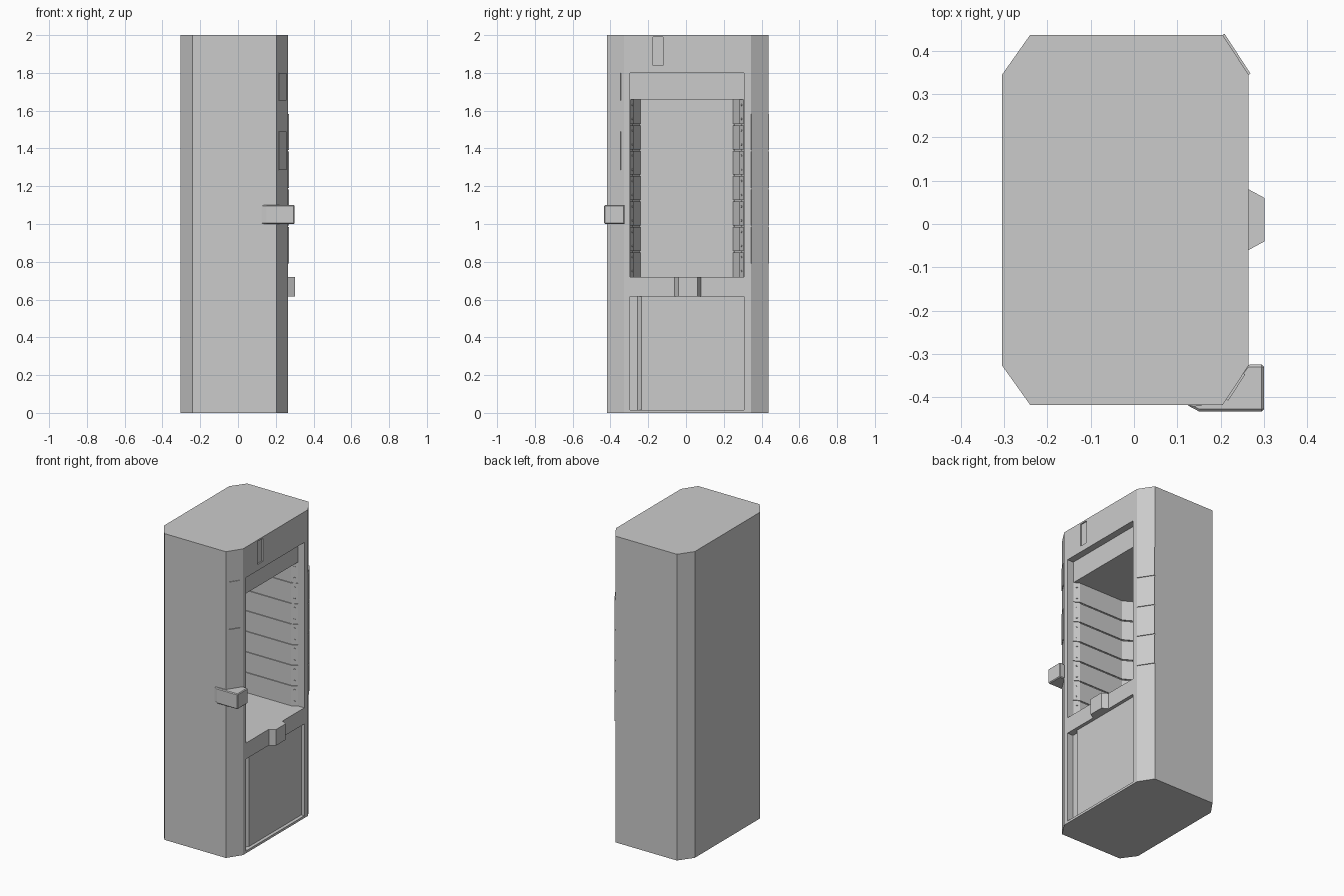
import bpy, bmesh
from mathutils import Vector

if "Cube" in bpy.data.objects:
    bpy.data.objects.remove(bpy.data.objects["Cube"], do_unlink=True)

grey = bpy.data.materials.new("cabinet_grey")
grey.use_nodes = True
colour = (0.6, 0.6, 0.6, 1)
grey.diffuse_color = colour
grey.node_tree.nodes["Principled BSDF"].inputs["Base Color"].default_value = colour


def finish(name, bm):
    bmesh.ops.recalc_face_normals(bm, faces=bm.faces)
    mesh = bpy.data.meshes.new(name)
    bm.to_mesh(mesh)
    bm.free()
    mesh.materials.append(grey)
    obj = bpy.data.objects.new(name, mesh)
    bpy.context.collection.objects.link(obj)
    return obj


def prism(name, outline, bottom, top):
    """Extrude a plan outline between two heights."""
    bm = bmesh.new()
    face = bm.faces.new([bm.verts.new((x, y, bottom)) for x, y in outline])
    ext = bmesh.ops.extrude_face_region(bm, geom=[face])
    moved = [g for g in ext["geom"] if isinstance(g, bmesh.types.BMVert)]
    bmesh.ops.translate(bm, verts=moved, vec=(0, 0, top - bottom))
    return finish(name, bm)


def rect(x0, x1, y0, y1):
    return [(x0, y0), (x1, y0), (x1, y1), (x0, y1)]


def plate(name, a, b, bottom, top, thick=0.005):
    """Thin upright plate on the line a-b, raised to the right of it."""
    a, b = Vector(a), Vector(b)
    d = (b - a).normalized()
    n = Vector((d.y, -d.x)) * thick
    return prism(name, [a - n, a + n, b + n, b - n], bottom, top)


def cut(target, cutter):
    """Subtract the cutter, bake the result and drop the cutter."""
    mod = target.modifiers.new("cut", "BOOLEAN")
    mod.operation, mod.solver, mod.object = "DIFFERENCE", "EXACT", cutter
    deps = bpy.context.evaluated_depsgraph_get()
    baked = bpy.data.meshes.new_from_object(target.evaluated_get(deps))
    target.modifiers.clear()
    target.data = baked
    bpy.data.objects.remove(cutter, do_unlink=True)


# Cabinet body with chamfered upright corners
front_x, back_x = 0.265, -0.305
right_front, right_end = (front_x, -0.327), (0.205, -0.418)
left_front, left_end = (front_x, 0.345), (0.205, 0.437)
cabinet = prism("cabinet_body", [
    right_front, left_front, left_end, (-0.24, 0.437), (back_x, 0.345),
    (back_x, -0.327), (-0.24, -0.418), right_end], 0, 2)

# Shallow window recess, then the deep compartment with angled corners
sill, lintel = 0.72, 1.66
cut(cabinet, prism("window_recess", rect(0.22, 0.4, -0.297, 0.306), sill, 1.8))


def compartment(front, grow=0):
    mid, half = 0.0045, [0.2995, 0.28, 0.245]
    xs = [0.22, 0.185, -0.14 - grow, -0.2 - grow]
    ys = [half[0], half[1], half[1], half[2]]
    side = [(front, half[0] + grow)] + [(x, y + grow) for x, y in zip(xs, ys)]
    return ([(x, mid + y) for x, y in side]
            + [(x, mid - y) for x, y in reversed(side)])


cut(cabinet, prism("compartment", compartment(0.24), sill, lintel))

# Seams around the compartment walls
section = (lintel - sill) / 7
for i in range(1, 7):
    z = sill + section * i
    cut(cabinet, prism("seam", compartment(0.221, 0.006), z - 0.004, z + 0.004))

# Lower door recess with a finger groove along its right edge
cut(cabinet, prism("door_recess", [
    (0.4, -0.297), (0.222, -0.297), (0.222, -0.258), (0.243, -0.235),
    (0.243, 0.306), (0.4, 0.306)], 0.015, 0.615))

# Slot above the window
cut(cabinet, prism("top_slot", rect(0.257, 0.4, -0.175, -0.122), 1.84, 1.99))

# Bolts on the angled strips of the compartment
bolts = bmesh.new()
for side in (-1, 1):
    normal = Vector((0.49, -0.87 * side, 0))
    turn = normal.to_track_quat("Z", "Y").to_matrix().to_4x4()
    for i in range(7):
        for offset in (0.03, section - 0.03):
            new = bmesh.ops.create_cone(bolts, cap_ends=True, segments=8,
                                        radius1=0.006, radius2=0.005, depth=0.008)
            bmesh.ops.transform(bolts, matrix=turn, verts=new["verts"])
            spot = (0.202, 0.0045 + side * 0.29, sill + section * i + offset)
            bmesh.ops.translate(bolts, verts=new["verts"], vec=spot)
finish("compartment_bolts", bolts)

# Four panels on the left front chamfer
for i in range(4):
    z = 0.787 + i * 0.2
    plate("chamfer_panel", left_end, left_front, z + 0.004, z + 0.196)\
        .name = f"left_chamfer_panel_{i + 1}"


# Two plates on the right front chamfer
def on_chamfer(t):
    return Vector(right_end).lerp(Vector(right_front), t)


for name, bottom, top in (("upper", 1.655, 1.8), ("lower", 1.285, 1.49)):
    plate(f"{name}_chamfer_plate", on_chamfer(0.14), on_chamfer(0.8), bottom, top)

# Reader box wrapped around the right front corner
reader = prism("corner_reader", [
    (0.12, -0.417), (0.15, -0.433), (0.3, -0.433), (0.3, -0.325),
    (0.262, -0.325), (0.2, -0.41)], 1.0, 1.1)
bevel = reader.modifiers.new("edge_bevel", "BEVEL")
bevel.width, bevel.segments = 0.005, 1

# Latch on the sill between the window and the door
prism("sill_latch", [(0.255, -0.06), (front_x, -0.06), (0.302, -0.04),
                     (0.302, 0.06), (front_x, 0.08), (0.255, 0.08)], 0.615, sill)
